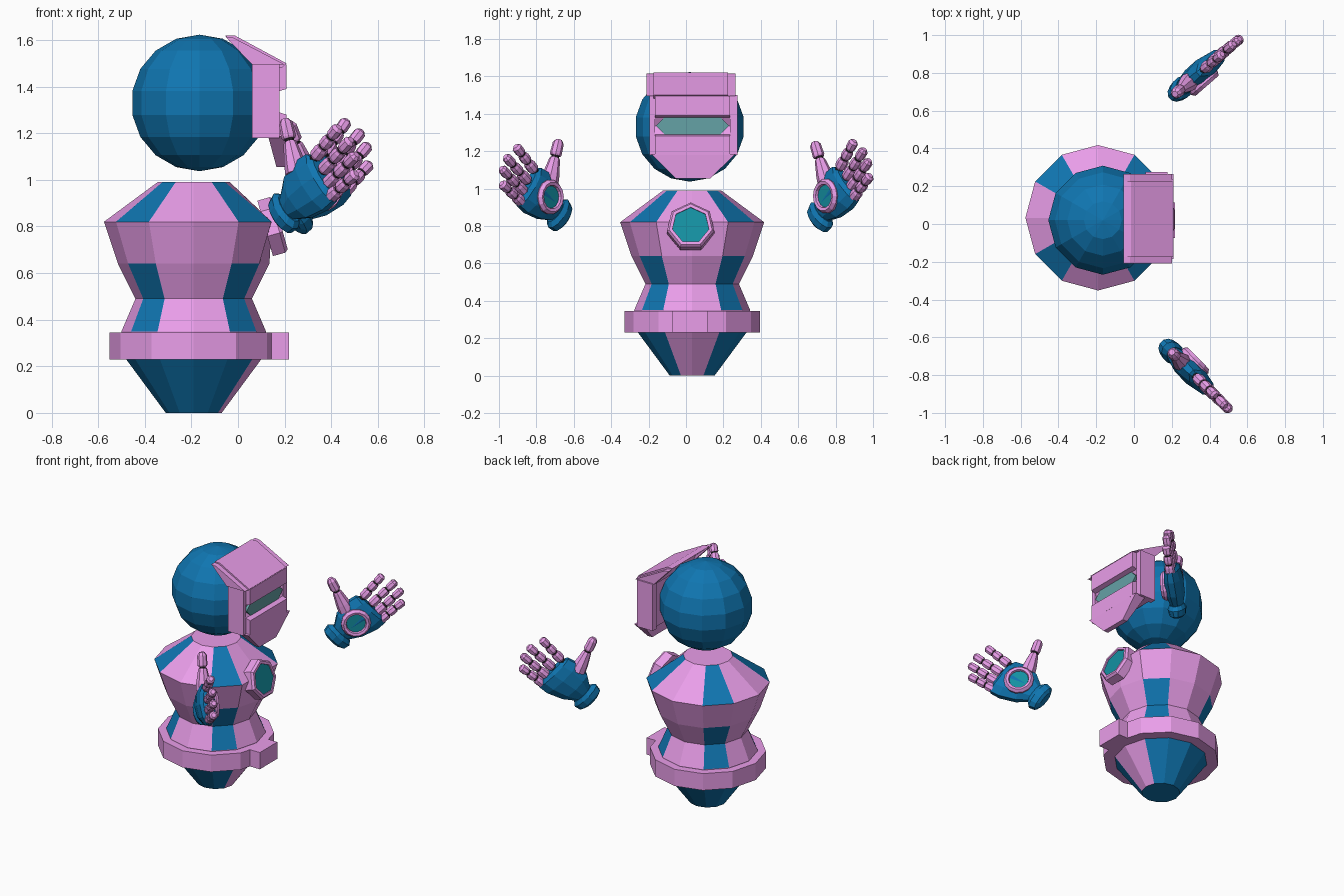
import bpy, bmesh
from math import sin, cos, pi, radians
from mathutils import Vector, Matrix

if "Cube" in bpy.data.objects:
    bpy.data.objects.remove(bpy.data.objects["Cube"])


def material(name, *rgb):
    m = bpy.data.materials.new(name)
    m.diffuse_color = (*rgb, 1)
    m.use_nodes = True
    m.node_tree.nodes["Principled BSDF"].inputs["Base Color"].default_value = m.diffuse_color
    return m


PINK = material("pink", .82, .34, .82)
BLUE = material("blue", .005, .18, .44)
TEAL = material("teal", .007, .28, .36)
GLASS = material("visor_teal", .13, .36, .38)
DARK = material("dark_joint", .02, .015, .02)


def finish(name, bm, mats):
    bmesh.ops.recalc_face_normals(bm, faces=bm.faces)
    me = bpy.data.meshes.new(name)
    bm.to_mesh(me)
    bm.free()
    for m in mats:
        me.materials.append(m)
    ob = bpy.data.objects.new(name, me)
    bpy.context.collection.objects.link(ob)
    return ob


def loft(name, rings, mats, pick=lambda band, side: 0, caps=True):
    """Skin a list of equal-length point rings; pick() chooses the material."""
    bm = bmesh.new()
    vs = [[bm.verts.new(p) for p in r] for r in rings]
    n = len(vs[0])
    for i in range(len(vs) - 1):
        for j in range(n):
            k = (j + 1) % n
            f = bm.faces.new((vs[i][j], vs[i][k], vs[i + 1][k], vs[i + 1][j]))
            f.material_index = pick(i, j)
    if caps:
        bm.faces.new(vs[0]).material_index = pick(0, 0)
        bm.faces.new(vs[-1]).material_index = pick(len(vs) - 2, 0)
    return finish(name, bm, mats)


def circle(r, z, n=12, start=0):
    return [Vector((r * cos(start + 2 * pi * i / n), r * sin(start + 2 * pi * i / n), z))
            for i in range(n)]


def extrude_y(name, profile, y0, y1, mat):
    return loft(name, [[(x, y, z) for x, z in profile] for y in (y0, y1)], [mat])


def box(name, x0, x1, y0, y1, z0, z1, mat):
    return extrude_y(name, [(x0, z0), (x1, z0), (x1, z1), (x0, z1)], y0, y1, mat)


# Head
bm = bmesh.new()
bmesh.ops.create_uvsphere(bm, u_segments=12, v_segments=9, radius=.293,
                          matrix=Matrix.Translation((-.165, .02, 1.33)))
finish("head", bm, [BLUE])

# Torso: faceted lathe with coloured panels and a flattened chest
C = Vector((-.19, .033, 0))
profile = [(.12, 0), (.29, .23), (.31, .35), (.25, .49), (.325, .64), (.385, .82), (.155, .99)]
rings = [[p + C for p in circle(r, z)] for r, z in profile]
rings[5][0].x = .145


def panel(band, side):
    if band == 0:
        return 0 if side in (0, 11) else 1
    return 1 if band in (2, 3, 5) and side in (1, 4, 7, 10) else 0


torso = loft("torso", rings, [PINK, BLUE], panel)
torso.data.polygons[-2].material_index = 1

# Belt and buckle
loft("belt", [[p + C for p in circle(r, z)] for r, z in
              ((.28, .23), (.362, .23), (.362, .345), (.305, .345))], [PINK], caps=False)
box("belt_buckle", .12, .218, -.075, .115, .23, .345, PINK)

# Chest emblem: tilted heptagonal rim with teal lens
n = Vector((.963, 0, .27))
t = Vector((-.27, 0, .963))
E = Vector((.152, .025, .795))


def on_chest(r, h):
    return [E + t * p.x + Vector((0, p.y, 0)) + n * p.z for p in circle(r, h, 7)]


loft("emblem_rim", [on_chest(r, h) for r, h in
                    ((.13, -.035), (.13, .02), (.118, .034), (.1, .034), (.1, .0))], [PINK])
loft("emblem_lens", [on_chest(.1, -.01), on_chest(.1, .026)], [TEAL])

# Face mask: notched front, side plates, brow slab, chin and visor glass
extrude_y("mask_front", [(.08, 1.18), (.208, 1.18), (.208, 1.28), (.175, 1.29), (.15, 1.335),
                         (.175, 1.38), (.208, 1.39), (.208, 1.495), (.08, 1.495)],
          -.165, .235, PINK)
for side, y0, y1 in (("right", -.195, -.165), ("left", .235, .275)):
    box("mask_side_" + side, .06, .178, y0, y1, 1.18, 1.5, PINK)
extrude_y("mask_brow", [(-.055, 1.62), (-.015, 1.62), (.208, 1.5), (.19, 1.482), (.07, 1.482),
                        (.05, 1.53)], -.175, .225, PINK)
for side, y0, y1 in (("right", -.21, -.175), ("left", .225, .265)):
    extrude_y("brow_wing_" + side, [(-.055, 1.615), (-.02, 1.61), (.2, 1.495), (.06, 1.495)],
              y0, y1, PINK)


def rect(x0, x1, y0, y1, z):
    return [(x0, y0, z), (x1, y0, z), (x1, y1, z), (x0, y1, z)]


loft("mask_chin", [rect(.13, .208, -.185, .265, 1.185), rect(.165, .2, -.055, .13, 1.055)], [PINK])
glass = [(-.16, 1.335), (-.115, 1.29), (.185, 1.29), (.23, 1.335), (.185, 1.38), (-.115, 1.38)]
loft("visor_glass", [[(x, y, z) for y, z in glass] for x in (.15, .178)], [GLASS])


# Floating hands: a runs to the fingers, b across the knuckles, n out of the palm
def hand(side, origin, d, n, angle):
    O, d, n = Vector(origin), Vector(d).normalized(), Vector(n).normalized()
    up = Vector((0, 0, 1))
    a = d * cos(angle) + up * sin(angle)
    b = d * sin(angle) - up * cos(angle)

    def at(pa, pb, pn=0):
        return O + a * pa + b * pb + n * pn

    def slices(data, sides):
        return [[at(pa, bc + p.x * hb, p.y * hn) for p in circle(1, 0, sides, pi / sides)]
                for pa, bc, hb, hn in data]

    loft("palm_" + side, slices([(-.13, 0, .06, .04), (-.05, 0, .115, .06), (.05, .012, .14, .062),
                                 (.115, .022, .135, .05), (.135, .022, .1, .03)], 10), [BLUE])
    loft("cuff_" + side, slices([(-.2, 0, .06, .035), (-.185, 0, .09, .052), (-.145, 0, .098, .058),
                                 (-.12, 0, .075, .045)], 12), [BLUE])

    def tube(name, p, q, stops, mat, sides=8):
        """Round stick between p and q, stops = (fraction, radius)."""
        w = (q - p).normalized()
        u = w.cross(n).normalized()
        loft(name, [[p.lerp(q, f) + u * c.x + n * c.y for c in circle(r, 0, sides)]
                    for f, r in stops], [mat])

    # Palm ring and lens
    quat = n.to_track_quat('Z', 'Y').to_matrix()
    put = lambda r, h: [at(0, 0) + quat @ c for c in circle(r, h, 14)]
    loft("palm_ring_" + side, [put(r, h) for r, h in ((.09, .035), (.094, .06), (.08, .078),
                               (.064, .074), (.058, .05))], [PINK], caps=False)
    loft("palm_lens_" + side, [put(.06, .03), put(.06, .06)], [TEAL])

    # Four fingers with three joints each
    fingers = [("index", .141, -.07, .309, -.087), ("middle", .139, .003, .335, .003),
               ("ring", .122, .066, .322, .073), ("little", .104, .118, .271, .136)]
    for name, a0, b0, a1, b1 in fingers:
        p, q = at(a0 - .02, b0), at(a1 + .022, b1, .004)
        label = f"{name}_finger_{side}"
        tube(label + "_core", p, q, [(0, .02), (.9, .02)], DARK)
        for k, (s, e) in enumerate(((.1, .38), (.43, .67), (.72, 1))):
            r = .031 - .002 * k
            tip = r * (.55 if k == 2 else .85)
            tube(f"{label}_{k + 1}", p, q, [(s, r * .85), (s + .05, r), (e - .06, r), (e, tip)], PINK)

    # Thumb
    p, q = at(.01, -.09), at(.093, -.315)
    tube("thumb_core_" + side, p, q, [(0, .02), (.9, .02)], DARK)
    tube("thumb_base_" + side, p, q, [(0, .05), (.2, .045), (.55, .029), (.58, .025)], PINK)
    tube("thumb_tip_" + side, p, q, [(.63, .028), (.67, .032), (.92, .03), (1, .017)], PINK)


hand("left", (.335, .79, .96), (.755, .656, 0), (.656, -.755, 0), radians(45))
hand("right", (.285, -.765, .955), (.70, -.715, 0), (.715, .70, 0), radians(38))
